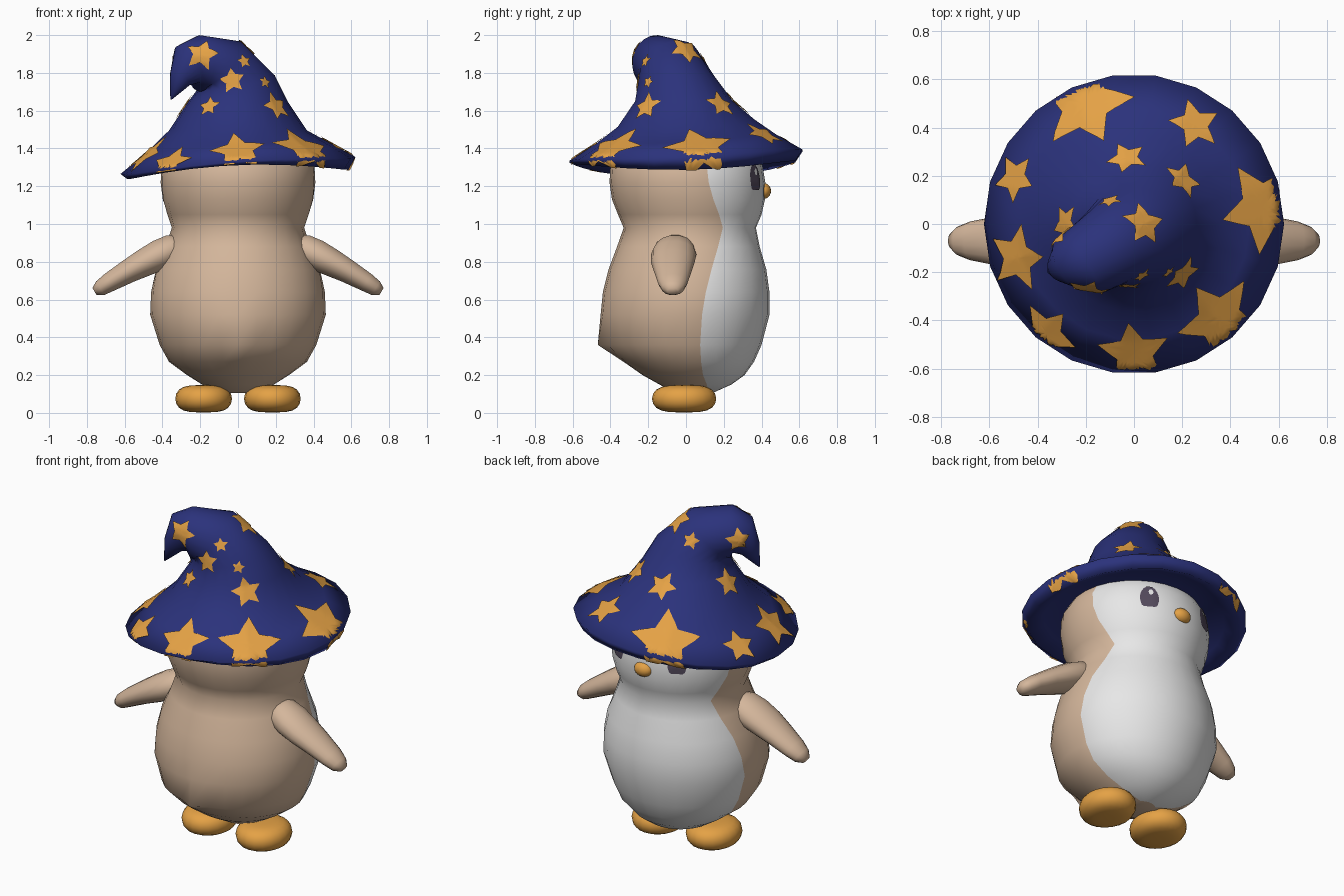
import bpy, bmesh
from math import sin, cos, pi, asin, radians, hypot
from mathutils import Vector, Matrix
from mathutils.bvhtree import BVHTree

default = bpy.data.objects.get("Cube")
if default:
    bpy.data.objects.remove(default)


def material(name, r, g, b):
    m = bpy.data.materials.new(name)
    m.use_nodes = True
    m.diffuse_color = (r, g, b, 1)
    bsdf = next(n for n in m.node_tree.nodes if n.type == 'BSDF_PRINCIPLED')
    bsdf.inputs["Base Color"].default_value = (r, g, b, 1)
    bsdf.inputs["Roughness"].default_value = 0.8
    return m


TAN = material("tan_fur", .66, .47, .33)
WHITE = material("white_belly", .82, .82, .82)
ORANGE = material("orange", .78, .36, .06)
NAVY = material("navy_cloth", .024, .032, .2)
DARK = material("dark_eye", .09, .07, .11)


def finish(name, bm, mats, fix_normals=True):
    """Turn a bmesh into a smooth shaded object."""
    if fix_normals:
        bmesh.ops.recalc_face_normals(bm, faces=bm.faces)
    for f in bm.faces:
        f.smooth = True
    me = bpy.data.meshes.new(name)
    bm.to_mesh(me)
    bm.free()
    for m in mats:
        me.materials.append(m)
    ob = bpy.data.objects.new(name, me)
    bpy.context.collection.objects.link(ob)


def loft(rings):
    """Skin closed rings of points and cap both ends; returns bmesh and quads by column."""
    bm = bmesh.new()
    rows = [[bm.verts.new(p) for p in ring] for ring in rings]
    n = len(rows[0])
    quads = []
    for a, b in zip(rows, rows[1:]):
        for i in range(n):
            j = (i + 1) % n
            quads.append((i, bm.faces.new((a[i], a[j], b[j], b[i]))))
    bm.faces.new(rows[0][::-1])
    bm.faces.new(rows[-1])
    bmesh.ops.recalc_face_normals(bm, faces=bm.faces)
    return bm, quads


def surface(bm):
    bm.normal_update()
    return BVHTree.FromBMesh(bm)


def decal(bm, tree, outline, origin, direction, lift, steps=4):
    """Lay a flat outline on a surface, hit by a ray from origin."""
    hit, n, _, _ = tree.ray_cast(Vector(origin), Vector(direction))
    if hit is None:
        return
    up = Vector((0, 0, 1)) - n * n.z
    up.normalize()
    side = up.cross(n)

    def put(x, y):
        p = hit + side * x + up * y
        p.z -= 2 * max(0, hypot(p.x, p.y) - .6)  # fold over the hat rim
        p, pn, _, _ = tree.find_nearest(p)
        return bm.verts.new(p + pn * lift)

    last = None
    centre = put(0, 0)
    for s in range(1, steps + 1):
        ring = [put(x * s / steps, y * s / steps) for x, y in outline]
        for i in range(len(ring)):
            j = (i + 1) % len(ring)
            if last:
                bm.faces.new((last[i], ring[i], ring[j], last[j]))
            else:
                bm.faces.new((centre, ring[i], ring[j]))
        last = ring


# Body and head: each row is height, half width, back, front, belly edge
FRONT, BACK = 12, 16
PROFILE = [
    (.105, .09, -.06, .14, .12), (.15, .19, -.14, .24, .11), (.2, .27, -.23, .31, .09),
    (.27, .365, -.33, .36, .08), (.36, .415, -.425, .40, .075), (.52, .465, -.452, .442, .085),
    (.64, .46, -.44, .442, .105), (.76, .435, -.41, .425, .135), (.88, .385, -.365, .39, .17),
    (.98, .35, -.33, .37, .195), (1.05, .375, -.36, .4, .175), (1.13, .4, -.392, .418, .145),
    (1.22, .41, -.405, .42, .12), (1.31, .405, -.4, .405, .11), (1.42, .34, -.33, .34, .1),
    (1.5, .2, -.2, .2, .05)]
rings = []
for z, rx, y0, y1, edge in PROFILE:
    cy, ry = (y0 + y1) / 2, (y1 - y0) / 2
    a = asin(max(-.9, min(.9, (edge - cy) / ry)))
    angles = [a + (pi - 2 * a) * i / FRONT for i in range(FRONT)]
    angles += [pi - a + (pi + 2 * a) * i / BACK for i in range(BACK)]
    rings.append([Vector((rx * cos(t), cy + ry * sin(t), z)) for t in angles])
rings[4][FRONT + BACK // 2].y = -.467  # small pointed tail
body, quads = loft(rings)
for column, face in quads:
    face.material_index = int(column < FRONT)
skin = surface(body)
finish("body", body, [TAN, WHITE])

# Flippers: each row is x, height, half thickness, half width, y
ARM = [(.27, .9, .05, .07, -.05), (.34, .872, .08, .105, -.06), (.41, .838, .084, .12, -.065),
       (.49, .798, .076, .116, -.07), (.58, .75, .064, .1, -.07), (.68, .692, .052, .08, -.07),
       (.73, .66, .043, .06, -.07), (.76, .643, .022, .03, -.07)]
for name, s in (("left_arm", 1), ("right_arm", -1)):
    arm_rings = []
    for x, z, thick, wide, y in ARM:
        arm_rings.append([Vector((s * (x + .5 * thick * sin(t)), y + wide * cos(t),
                                  z + .87 * thick * sin(t)))
                          for t in (2 * pi * i / 14 for i in range(14))])
    finish(name, loft(arm_rings)[0], [TAN])


def ellipsoid(name, mat, centre, size, bulge):
    """Ellipsoid whose top and bottom flatten as bulge grows."""
    bm = bmesh.new()
    bmesh.ops.create_uvsphere(bm, u_segments=20, v_segments=12, radius=1)
    for v in bm.verts:
        v.co.z *= 1 + bulge * (1 - v.co.z ** 2)
        v.co = Vector(centre) + Vector([a * b for a, b in zip(v.co, size)])
    finish(name, bm, [mat])


# Feet and beak
for name, s in (("left_foot", 1), ("right_foot", -1)):
    ellipsoid(name, ORANGE, (s * .182, -.01, .075), (.15, .17, .072), .45)
ellipsoid("beak", ORANGE, (0, .408, 1.175), (.056, .042, .043), 0)

# Eyes with a small highlight
circle = [2 * pi * i / 20 for i in range(20)]
eye = [(.054 * cos(t), max(.08 * sin(t), -.055)) for t in circle]
glint = [(.013 * cos(t), .018 * sin(t)) for t in circle]
for name, s in (("left_eye", 1), ("right_eye", -1)):
    bm = bmesh.new()
    decal(bm, skin, eye, (s * .195, 2, 1.235), (0, -1, 0), .004)
    finish(name, bm, [DARK], False)
    bm = bmesh.new()
    decal(bm, skin, glint, (s * .185, 2, 1.275), (0, -1, 0), .007, 2)
    finish(name + "_glint", bm, [WHITE], False)

# Hat: wavy brim, then a cone whose tip bends over
SIDES = 22
turn = [2 * pi * i / SIDES for i in range(SIDES)]


def brim(r, z, c1, s1, c2):
    return [Vector((r * cos(t), r * sin(t), z + c1 * cos(t) + s1 * sin(t) + c2 * cos(2 * t)))
            for t in turn]


hat_rings = [brim(.4, 1.37, 0, 0, 0), brim(.5, 1.33, .02, .01, -.03),
             brim(.585, 1.292, .025, .01, -.03), brim(.622, 1.335, .045, .03, -.025),
             brim(.48, 1.428, .025, .025, -.02), brim(.365, 1.515, 0, .02, -.02)]
bend = Vector((-.87, -.5, 0))
axis = Vector((0, 0, 1)).cross(bend)
CONE = [((0, -.01, 1.65), .262, 0), ((-.01, -.05, 1.75), .208, 12), ((-.1, -.09, 1.845), .168, 48),
        ((-.2, -.155, 1.85), .15, 90), ((-.262, -.165, 1.845), .115, 120),
        ((-.305, -.18, 1.77), .062, 146), ((-.355, -.2, 1.66), .004, 150)]
for centre, r, tilt in CONE:
    spin = Matrix.Rotation(radians(tilt), 3, axis)
    hat_rings.append([Vector(centre) + spin @ Vector((r * cos(t), r * sin(t), 0)) for t in turn])
hat, _ = loft(hat_rings)
cloth = surface(hat)
finish("hat", hat, [NAVY])


def star(radius, spin):
    tips = []
    for i in range(10):
        r = radius * (1.05 if i % 2 == 0 else .53)
        t = pi / 2 + spin + i * pi / 5
        tips.append(Vector((r * cos(t), r * sin(t))))
    points = []
    for a, b in zip(tips, tips[1:] + tips[:1]):
        points += [a.lerp(b, k / 3) for k in range(3)]
    return points


# Stars, grouped by the side they are laid on from: two positions and a radius
FROM_TOP = [(-.2, .49, .2), (.25, .41, .11), (-.03, .27, .085), (.2, .18, .085), (.53, .07, .19),
            (-.49, .19, .1), (-.1, .09, .05), (.04, 0, .1), (-.48, -.14, .14), (.35, -.39, .18),
            (0, -.53, .15), (-.36, -.45, .13)]
FROM_FRONT = [(-.19, 1.9, .09), (-.03, 1.76, .068), (.03, 1.86, .04), (.14, 1.75, .035),
              (-.15, 1.62, .06), (.2, 1.62, .085)]
FROM_SIDE = [(0, 1.62, .085), (-.06, 1.86, .075)]
stars = bmesh.new()
shots = [((x, y, 3), (0, 0, -1), r) for x, y, r in FROM_TOP]
shots += [((x, -2, z), (0, 1, 0), r) for x, z, r in FROM_FRONT]
shots += [((-2, y, z), (1, 0, 0), r) for y, z, r in FROM_SIDE]
for k, (origin, direction, r) in enumerate(shots):
    decal(stars, cloth, star(r, .25 * sin(k * 2)), origin, direction, .007, 5)
finish("hat_stars", stars, [ORANGE], False)
